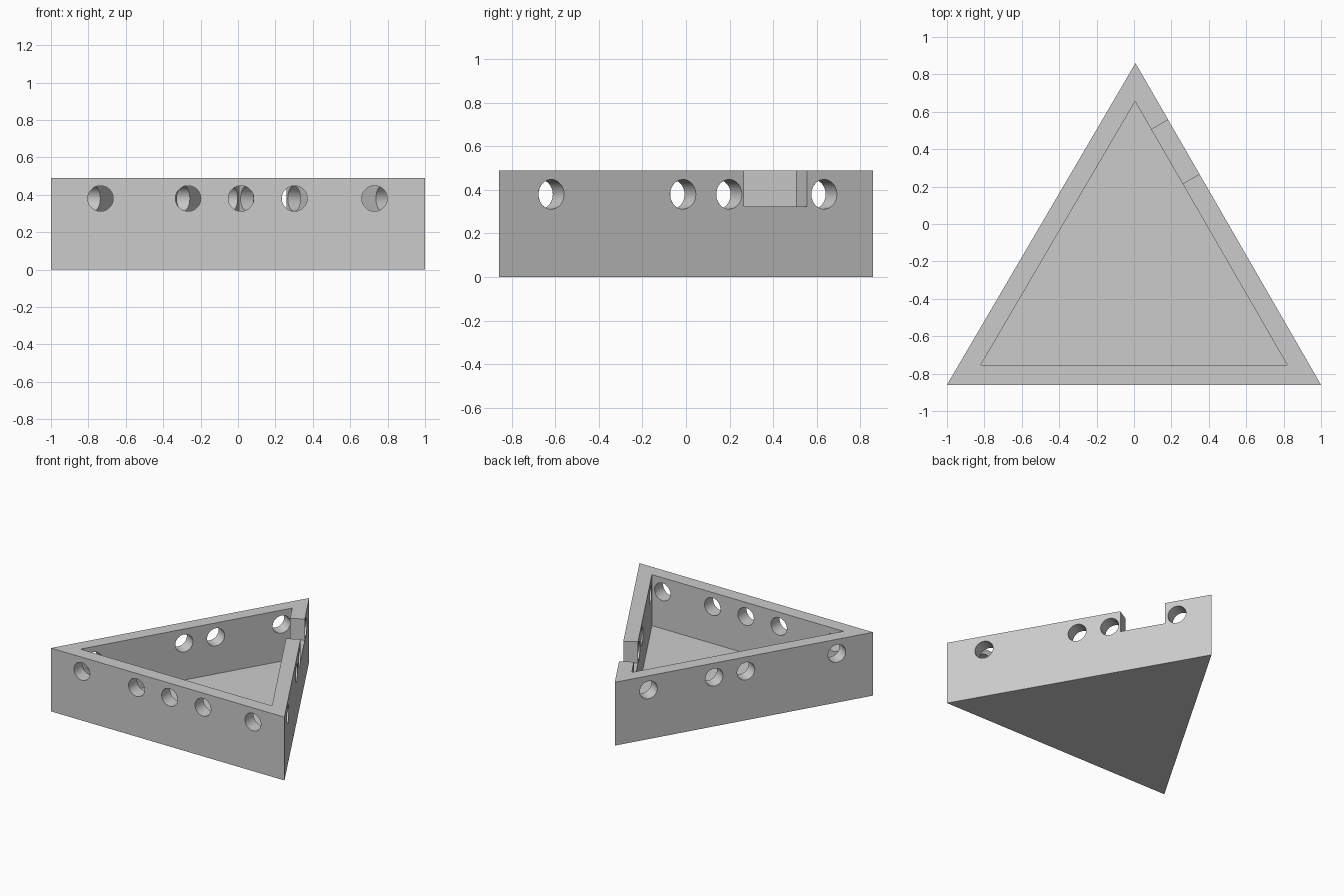
import bpy, bmesh, math
from mathutils import Vector, Matrix

if "Cube" in bpy.data.objects:
    bpy.data.objects.remove(bpy.data.objects["Cube"], do_unlink=True)

HEIGHT, FLOOR, WALL = 0.49, 0.095, 0.105
HOLE_R, HOLE_Z, NOTCH_Z = 0.068, 0.38, 0.325
OUTER = [(-1, -0.86), (1, -0.86), (0.008, 0.86)]
INNER = [(-0.82, -0.755), (0.82, -0.755), (0.006, 0.655)]

grey = bpy.data.materials.new("plain grey")
grey.use_nodes = True
colour = (0.6, 0.6, 0.6, 1)
grey.diffuse_color = colour
grey.node_tree.nodes["Principled BSDF"].inputs["Base Color"].default_value = colour


def make_object(name, bm):
    bmesh.ops.recalc_face_normals(bm, faces=bm.faces)
    mesh = bpy.data.meshes.new(name)
    bm.to_mesh(mesh)
    bm.free()
    mesh.materials.append(grey)
    obj = bpy.data.objects.new(name, mesh)
    bpy.context.scene.collection.objects.link(obj)
    return obj


# Triangular tray: outer wall, rim, inner wall and floor as stacked rings
bm = bmesh.new()
levels = [(OUTER, 0), (OUTER, HEIGHT), (INNER, HEIGHT), (INNER, FLOOR)]
rings = [[bm.verts.new((x, y, z)) for x, y in pts] for pts, z in levels]
for low, high in zip(rings, rings[1:]):
    for i in range(3):
        j = (i + 1) % 3
        bm.faces.new((low[i], low[j], high[j], high[i]))
bm.faces.new(rings[0])
bm.faces.new(rings[-1])
tray = make_object("triangular_tray", bm)


def wall_frame(side, t, z):
    """Frame at fraction t along a wall, mid thickness, local z pointing out."""
    a = Vector((*OUTER[side], 0))
    b = Vector((*OUTER[(side + 1) % 3], 0))
    along = (b - a).normalized()
    up = Vector((0, 0, 1))
    out = along.cross(up)
    frame = Matrix((along, up, out)).transposed().to_4x4()
    frame.translation = a.lerp(b, t) - out * WALL / 2 + up * z
    return frame


# Round holes through each wall, and a notch in the rim of one wall
side_holes = [0.14, 0.492, 0.615, 0.869]
holes = [[0.1325, 0.3665, 0.508, 0.651, 0.865],
         side_holes,
         [1 - t for t in side_holes]]
bm = bmesh.new()
for side, places in enumerate(holes):
    for t in places:
        bmesh.ops.create_cone(bm, cap_ends=True, segments=48, radius1=HOLE_R,
                              radius2=HOLE_R, depth=WALL + 0.03,
                              matrix=wall_frame(side, t, HOLE_Z))
notch_top = HEIGHT + 0.1
size = Matrix.Diagonal((0.335, notch_top - NOTCH_Z, WALL + 0.03, 1))
bmesh.ops.create_cube(bm, size=1, matrix=wall_frame(
    1, 0.7395, (notch_top + NOTCH_Z) / 2) @ size)
cutter = make_object("hole_cutter", bm)
cutter.hide_render = True

# Cut the tray, then drop the helper
cut = tray.modifiers.new("holes", "BOOLEAN")
cut.operation = "DIFFERENCE"
cut.solver = "EXACT"
cut.object = cutter
bpy.ops.object.select_all(action="DESELECT")
bpy.context.view_layer.objects.active = tray
tray.select_set(True)
bpy.ops.object.modifier_apply(modifier=cut.name)
bpy.data.objects.remove(cutter, do_unlink=True)
bpy.ops.object.shade_smooth_by_angle(angle=math.radians(30))
